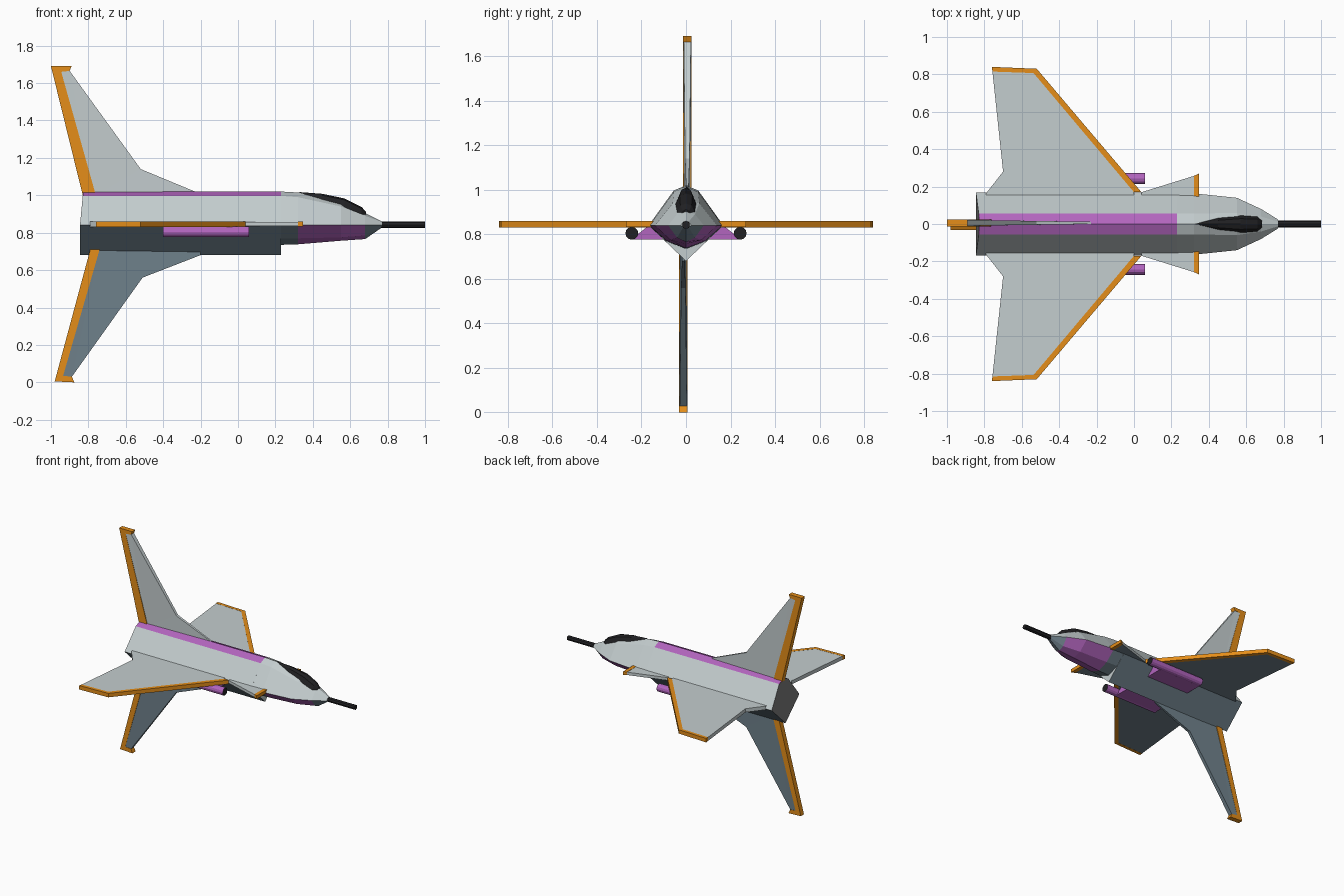
import bpy, bmesh, math
from mathutils import Matrix

if "Cube" in bpy.data.objects:
    bpy.data.objects.remove(bpy.data.objects["Cube"])


def paint(name, r, g, b):
    m = bpy.data.materials.new(name)
    m.diffuse_color = (r, g, b, 1)
    m.use_nodes = True
    m.node_tree.nodes["Principled BSDF"].inputs["Base Color"].default_value = m.diffuse_color
    return m


LIGHT = paint("light_grey", 0.55, 0.61, 0.62)
SLATE = paint("slate", 0.16, 0.22, 0.26)
PURPLE = paint("purple", 0.45, 0.13, 0.52)
ORANGE = paint("orange", 0.78, 0.27, 0.01)
BLACK = paint("black", 0.015, 0.015, 0.017)
GREY = paint("rear_grey", 0.2, 0.2, 0.2)


def finish(bm, name, mats, mirror=False):
    bmesh.ops.recalc_face_normals(bm, faces=bm.faces)
    me = bpy.data.meshes.new(name)
    bm.to_mesh(me)
    bm.free()
    for m in mats:
        me.materials.append(m)
    ob = bpy.data.objects.new(name, me)
    bpy.context.collection.objects.link(ob)
    if mirror:
        mod = ob.modifiers.new("mirror", 'MIRROR')
        mod.use_axis = (False, True, False)
        mod.use_clip = False
    return ob


def loft(name, rings, mats, pick=lambda seg, side: 0, cap_mat=0):
    """Skin closed rings of 3D points; pick gives the material slot."""
    bm = bmesh.new()
    rows = [[bm.verts.new(p) for p in r] for r in rings]
    n = len(rows[0])
    for i in range(len(rows) - 1):
        for j in range(n):
            k = (j + 1) % n
            f = bm.faces.new((rows[i][j], rows[i][k], rows[i + 1][k], rows[i + 1][j]))
            f.material_index = pick(i, j)
    bm.faces.new(rows[0]).material_index = cap_mat
    bm.faces.new(rows[-1])
    return finish(bm, name, mats)


def plate(name, pts, thick, place, mats, mirror=False):
    """Flat panel; thick is one half-thickness or one for each point."""
    t = thick if isinstance(thick, (list, tuple)) else [thick] * len(pts)
    bm = bmesh.new()
    a = [bm.verts.new(place(u, v, h)) for (u, v), h in zip(pts, t)]
    b = [bm.verts.new(place(u, v, -h)) for (u, v), h in zip(pts, t)]
    n = len(pts)
    for i in range(n):
        k = (i + 1) % n
        bm.faces.new((a[i], a[k], b[k], b[i]))
    for f in (bm.faces.new(a), bm.faces.new(b[::-1])):
        f.normal_update()
    bmesh.ops.recalc_face_normals(bm, faces=bm.faces)
    if len(mats) > 1:
        for f in bm.faces:
            f.material_index = 1 if f.normal.z < -0.5 else 0
    bmesh.ops.triangulate(bm, faces=[f for f in bm.faces if len(f.verts) > 4])
    return finish(bm, name, mats, mirror)


def rod(name, x0, x1, y, z, r, sides, mats, mirror=False):
    bm = bmesh.new()
    bmesh.ops.create_cone(bm, cap_ends=True, segments=sides, radius1=r, radius2=r,
                          depth=x1 - x0,
                          matrix=Matrix.Translation(((x0 + x1) / 2, y, z))
                          @ Matrix.Rotation(math.pi / 2, 4, 'Y'))
    if len(mats) > 1:
        for f in bm.faces:
            f.material_index = 1 if len(f.verts) > 4 else 0
    return finish(bm, name, mats, mirror)


# main fuselage: ridged roof with a painted spine, V-shaped belly
def body_ring(x, xtop):
    return [(xtop, 0, 1.02), (xtop, 0.055, 0.997), (x, 0.168, 0.84), (x, 0, 0.68),
            (x, -0.168, 0.84), (xtop, -0.055, 0.997)]


loft("fuselage", [body_ring(-0.845, -0.83), body_ring(0.23, 0.23)],
     [LIGHT, SLATE, PURPLE, GREY], lambda i, j: (2, 0, 1, 1, 0, 2)[j], 3)

# nose section: x, top, shoulder y/z, half width, chine y/z, bottom
NOSE = [(0.23, 1.02, 0.055, 0.997, 0.167, 0.09, 0.77, 0.735),
        (0.32, 1.015, 0.055, 0.99, 0.164, 0.085, 0.77, 0.738),
        (0.55, 0.975, 0.06, 0.94, 0.14, 0.07, 0.775, 0.757),
        (0.68, 0.905, 0.04, 0.89, 0.08, 0.04, 0.785, 0.766),
        (0.77, 0.86, 0.012, 0.857, 0.024, 0.012, 0.832, 0.828)]


def nose_ring(x, top, sy, sz, w, cy, cz, bot):
    return [(x, 0, top), (x, sy, sz), (x, w, 0.84), (x, cy, cz), (x, 0, bot),
            (x, -cy, cz), (x, -w, 0.84), (x, -sy, sz)]


loft("nose", [nose_ring(*r) for r in NOSE], [LIGHT, SLATE, PURPLE],
     lambda i, j: (2 if i in (1, 2) else 1) if 2 <= j <= 5 else 0)

# canopy: x, half width, top, base
CANOPY = [(0.33, 0.006, 1.017, 1.0), (0.45, 0.036, 1.008, 0.965),
          (0.57, 0.052, 0.983, 0.925), (0.66, 0.046, 0.938, 0.885),
          (0.685, 0.024, 0.912, 0.88)]
loft("canopy", [[(x, -w, b), (x, -w * 0.55, t - 0.008), (x, 0, t),
                 (x, w * 0.55, t - 0.008), (x, w, b)] for x, w, t, b in CANOPY], [BLACK])

rod("nose_probe", 0.74, 1.0, 0, 0.842, 0.018, 8, [BLACK])


# wings, mirrored across the fuselage
def level(z):
    return lambda u, v, h: (u, v, z + h)


plate("wing", [(0.0, 0.1), (0.0, 0.17), (-0.537, 0.807), (-0.757, 0.815), (-0.70, 0.28),
               (-0.79, 0.165), (-0.79, 0.1)], 0.014, level(0.845), [LIGHT, SLATE], True)
plate("wing_edge", [(0.0, 0.17), (0.04, 0.17), (-0.52, 0.83), (-0.76, 0.84),
                    (-0.757, 0.815), (-0.537, 0.807)], 0.015, level(0.845), [ORANGE], True)

# canards
plate("canard", [(0.04, 0.1), (0.04, 0.17), (0.32, 0.257), (0.32, 0.1)], 0.011,
      level(0.847), [LIGHT, SLATE], True)
plate("canard_edge", [(0.32, 0.1), (0.32, 0.257), (0.347, 0.27), (0.347, 0.1)], 0.013,
      level(0.847), [ORANGE], True)


# upper and lower fins, tapering towards the leading edge
def upright(y):
    return lambda u, v, h: (u, y + h, v)


plate("upper_fin", [(-0.76, 1.0), (-0.945, 1.66), (-0.9, 1.665), (-0.52, 1.14),
                    (-0.23, 1.02), (-0.23, 1.0)],
      [0.014, 0.018, 0.016, 0.01, 0.006, 0.006], upright(0.006), [LIGHT])
plate("upper_fin_edge", [(-0.83, 1.0), (-1.0, 1.69), (-0.89, 1.69), (-0.9, 1.665),
                         (-0.945, 1.66), (-0.76, 1.0)], 0.019, upright(0.006), [ORANGE])
plate("lower_fin", [(-0.74, 0.71), (-0.935, 0.035), (-0.888, 0.03), (-0.51, 0.56),
                    (-0.2, 0.68), (-0.2, 0.71)],
      [0.014, 0.018, 0.016, 0.01, 0.006, 0.006], upright(-0.012), [SLATE])
plate("lower_fin_edge", [(-0.79, 0.71), (-0.98, 0.005), (-0.875, 0.0), (-0.888, 0.03),
                         (-0.935, 0.035), (-0.74, 0.71)], 0.019, upright(-0.012), [ORANGE])

# gun pods on wedge mounts under the wings
rod("gun_pod", -0.4, 0.06, 0.243, 0.805, 0.029, 12, [PURPLE, BLACK], True)
plate("gun_mount", [(0.1, 0.778), (0.235, 0.778), (0.235, 0.785), (0.165, 0.842), (0.1, 0.842)],
      0.18, lambda u, v, h: (-0.22 + h, u, v), [PURPLE], True)
